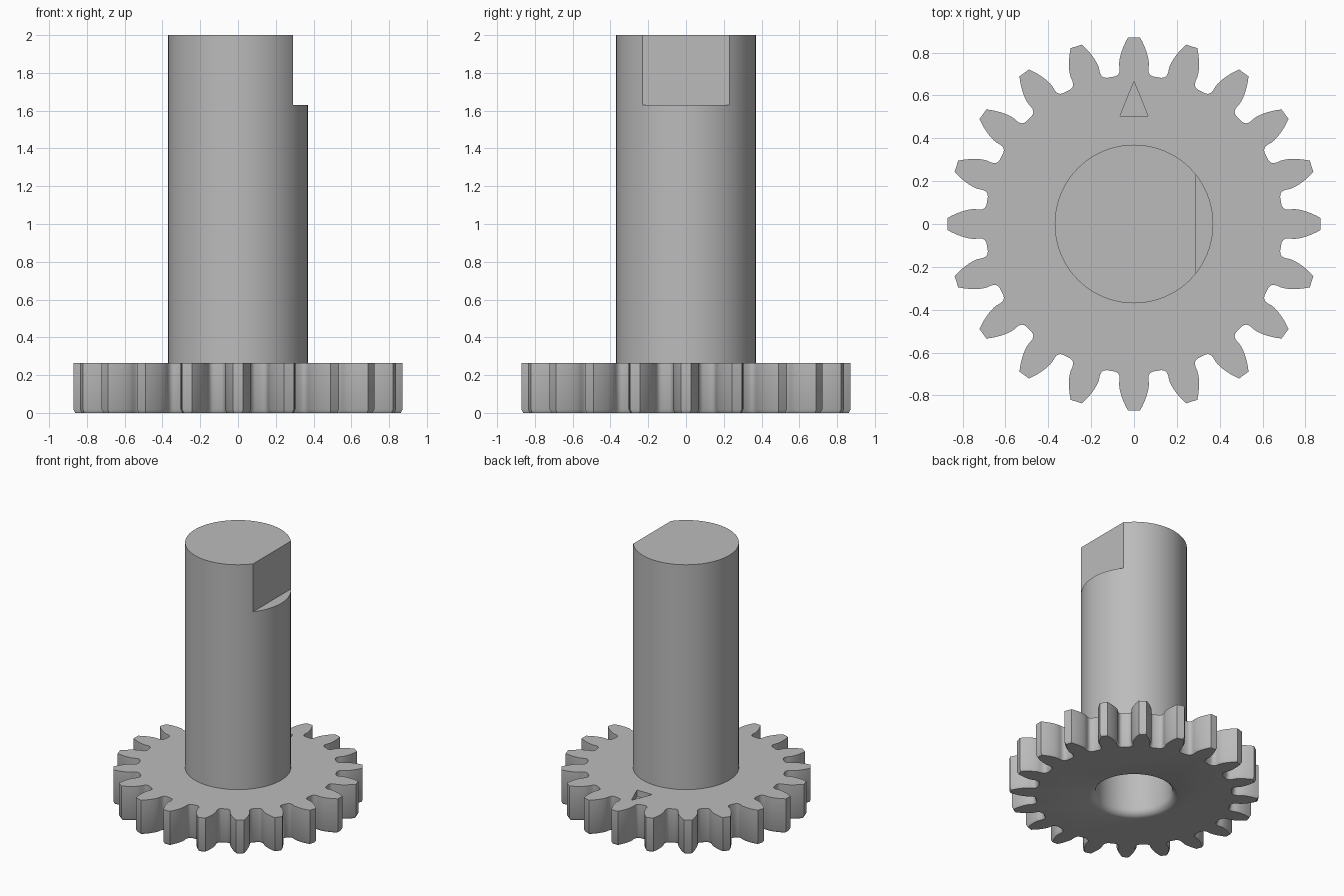
import bpy, bmesh, math
from mathutils import Vector

cube = bpy.data.objects.get("Cube")
if cube:
    bpy.data.objects.remove(cube)

grey = bpy.data.materials.new("steel grey")
grey.use_nodes = True
GREY = (0.5, 0.5, 0.5, 1)
grey.diffuse_color = GREY
grey.node_tree.nodes["Principled BSDF"].inputs["Base Color"].default_value = GREY

TEETH = 20
TIP, BASE, ROOT = 0.872, 0.745, 0.694
GEAR_TOP, CHAMFER = 0.265, 0.018
SHAFT_R = 0.37


def loft(name, rings):
    """Solid skinned through matching rings of points, with capped ends."""
    bm = bmesh.new()
    loops = [[bm.verts.new(p) for p in ring] for ring in rings]
    n = len(rings[0])
    for a, b in zip(loops, loops[1:]):
        for i in range(n):
            j = (i + 1) % n
            bm.faces.new((a[i], a[j], b[j], b[i]))
    bm.faces.new(loops[0][::-1])
    bm.faces.new(loops[-1])
    bmesh.ops.recalc_face_normals(bm, faces=bm.faces)
    mesh = bpy.data.meshes.new(name)
    bm.to_mesh(mesh)
    bm.free()
    mesh.materials.append(grey)
    ob = bpy.data.objects.new(name, mesh)
    bpy.context.collection.objects.link(ob)
    return ob


def circle(r, z, n=96):
    return [(r * math.cos(2 * math.pi * i / n), r * math.sin(2 * math.pi * i / n), z)
            for i in range(n)]


def at_z(points, z):
    return [(p[0], p[1], z) for p in points]


def inset(points, d):
    """Move a counter-clockwise outline inwards by d."""
    out = []
    n = len(points)
    for i, p in enumerate(points):
        e1 = (p - points[i - 1]).normalized()
        e2 = (points[(i + 1) % n] - p).normalized()
        n1, n2 = Vector((-e1.y, e1.x)), Vector((-e2.y, e2.x))
        out.append(p + (n1 + n2) * d / max(1 + n1.dot(n2), 0.5))
    return out


def cut(ob, cutter):
    mod = ob.modifiers.new("cut", "BOOLEAN")
    mod.operation = "DIFFERENCE"
    mod.solver = "EXACT"
    mod.object = cutter
    bpy.ops.object.select_all(action="DESELECT")
    bpy.context.view_layer.objects.active = ob
    ob.select_set(True)
    bpy.ops.object.modifier_apply(modifier=mod.name)


# Tooth flank as (radius, half angle): root fillet, then involute up to the tip
half_base = math.pi / (2 * TEETH) + math.tan(math.radians(20)) - math.radians(20)
flank = [(ROOT, 0.130), (0.697, 0.116), (0.703, 0.103), (0.714, 0.095), (0.728, 0.0925)]
for i in range(9):
    r = BASE + (TIP - BASE) * i / 8
    a = math.acos(BASE / r)
    flank.append((r, half_base - (math.tan(a) - a)))

outline = []
for t in range(TEETH):
    mid = 2 * math.pi * t / TEETH
    side = [(r, mid - h) for r, h in flank] + [(r, mid + h) for r, h in reversed(flank)]
    outline += [Vector((r * math.cos(a), r * math.sin(a))) for r, a in side]

# Toothed wheel with a chamfered lower edge
gear = loft("gear_wheel", [at_z(inset(outline, 0.010), 0), at_z(outline, CHAMFER),
                           at_z(outline, GEAR_TOP)])

# Shaft with a flat near its upper end
shaft = loft("shaft", [circle(SHAFT_R, GEAR_TOP), circle(SHAFT_R, 2.0)])
flat = [(0.29, -0.5), (0.6, -0.5), (0.6, 0.5), (0.29, 0.5)]
flat_cutter = loft("flat_cutter", [at_z(flat, 1.63), at_z(flat, 2.2)])

# Blind bore with a flared mouth
mouth = [(0.312, -0.05), (0.312, 0.0), (0.295, 0.006), (0.281, 0.018), (0.272, 0.032), (0.268, 0.05)]
bore_cutter = loft("bore_cutter", [circle(r, z) for r, z in mouth + [(0.268, 1.2)]])

# Engraved triangular alignment mark
mark = [(-0.065, 0.505), (0.065, 0.505), (0.0, 0.665)]
mark_cutter = loft("mark_cutter", [at_z(mark, GEAR_TOP - 0.05), at_z(mark, GEAR_TOP + 0.1)])

cut(shaft, flat_cutter)
cut(shaft, bore_cutter)
cut(gear, bore_cutter)
cut(gear, mark_cutter)
for cutter in (flat_cutter, bore_cutter, mark_cutter):
    bpy.data.objects.remove(cutter)

# Smooth curved walls, keep hard edges
bpy.ops.object.select_all(action="DESELECT")
for ob in (gear, shaft):
    ob.select_set(True)
bpy.context.view_layer.objects.active = gear
bpy.ops.object.shade_smooth_by_angle(angle=math.radians(30))
